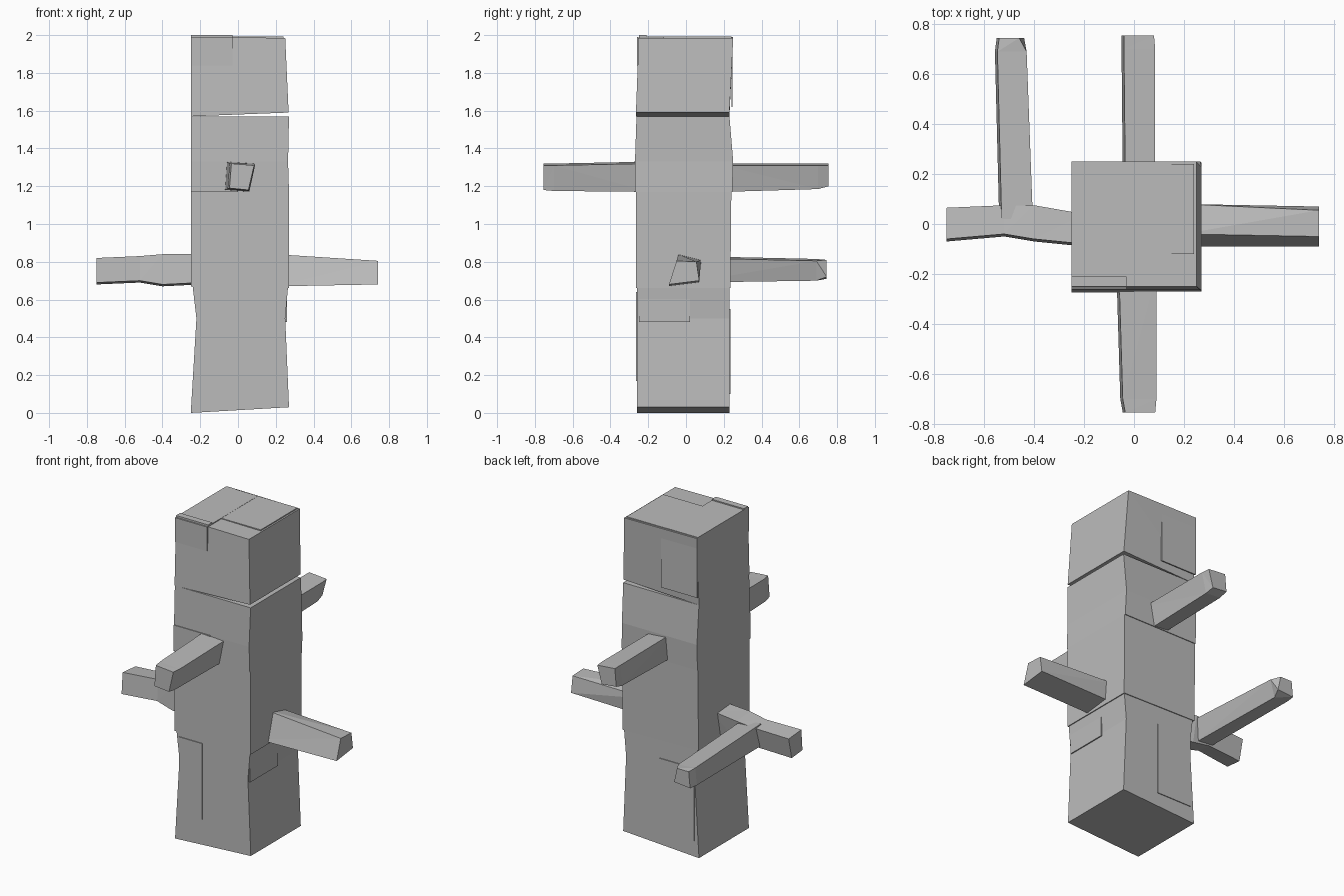
import bpy
import bmesh

cube = bpy.data.objects.get("Cube")
if cube:
    bpy.data.objects.remove(cube, do_unlink=True)

grey = bpy.data.materials.new("weathered_grey")
grey.use_nodes = True
grey.diffuse_color = (0.5, 0.5, 0.5, 1)
grey.node_tree.nodes["Principled BSDF"].inputs["Base Color"].default_value = (0.5, 0.5, 0.5, 1)


def loft(name, rings):
    """Join matching rings of points into a closed, flat-shaded solid."""
    bm = bmesh.new()
    loops = [[bm.verts.new(p) for p in ring] for ring in rings]
    n = len(loops[0])
    for a, b in zip(loops, loops[1:]):
        for i in range(n):
            j = (i + 1) % n
            bm.faces.new((a[i], a[j], b[j], b[i]))
    bm.faces.new(loops[0][::-1])
    bm.faces.new(loops[-1])
    bmesh.ops.triangulate(bm, faces=bm.faces[:])
    bmesh.ops.recalc_face_normals(bm, faces=bm.faces[:])
    mesh = bpy.data.meshes.new(name)
    bm.to_mesh(mesh)
    bm.free()
    mesh.materials.append(grey)
    obj = bpy.data.objects.new(name, mesh)
    bpy.context.collection.objects.link(obj)
    return obj


def block(name, levels):
    """Post section; each level is x0, x1, y0, y1, height at x0, height at x1."""
    loft(name, [[(x0, y0, za), (x1, y0, zb), (x1, y1, zb), (x0, y1, za)]
                for x0, x1, y0, y1, za, zb in levels])


# Stacked, slightly uneven sections of the post
block("post_base", [(-.25, .27, -.26, .23, 0, .03),
                    (-.22, .25, -.26, .23, .5, .5),
                    (-.24, .265, -.26, .23, .67, .67)])
block("post_lower_middle", [(-.25, .27, -.265, .235, .67, .66),
                            (-.25, .27, -.265, .24, 1.17, 1.17)])
block("post_upper_middle", [(-.25, .27, -.27, .245, 1.17, 1.17),
                            (-.25, .265, -.27, .25, 1.33, 1.33),
                            (-.25, .27, -.262, .23, 1.57, 1.57)])
block("post_top", [(-.25, .268, -.265, .23, 1.57, 1.59),
                   (-.25, .25, -.25, .25, 1.99, 1.985)])


def plate(name, low, high):
    """Thin slab that stands just proud of the post."""
    (x0, y0, z0), (x1, y1, z1) = low, high
    loft(name, [[(x0, y0, z), (x1, y0, z), (x1, y1, z), (x0, y1, z)] for z in (z0, z1)])


# Thin plank overlaps on the faces and the top
plate("front_cap_plank", (-.25, -.26, 1.84), (-.03, -.252, 1.99))
plate("front_knot_plank", (-.25, -.275, 1.17), (0, -.268, 1.33))
plate("front_base_plank", (-.22, -.265, .17), (-.06, -.258, .64))
plate("left_base_plank", (.252, -.25, .48), (.259, .02, .66))
plate("back_base_plank", (-.22, .228, .1), (.02, .235, .55))
plate("back_top_plank", (-.25, .24, 1.62), (0, .247, 1.95))
plate("top_back_plank", (-.03, -.12, 1.983), (.24, .24, 1.992))
plate("top_front_plank", (-.25, -.25, 1.985), (-.03, -.21, 2.0))
plate("top_right_plank", (-.25, -.21, 1.987), (-.03, .24, 1.993))


def peg(name, axis, stations):
    """Tapered rod; stations hold distance along the axis and (side, height) corners."""
    place = {"x": lambda t, u, z: (t, u, z), "y": lambda t, u, z: (u, t, z)}[axis]
    loft(name, [[place(t, u, z) for u, z in section] for t, section in stations])


def quad(u0, u1, z0, z1, cut=.03):
    """Skewed four-sided section with a leaning side and sloping top."""
    return [(u0, z0 + cut / 3), (u1 - cut, z0), (u1, z1 - cut / 3), (u0 + cut / 3, z1)]


# Pegs driven into the post
peg("left_peg", "x", [
    (.2, [(-.09, .67), (.07, .69), (.08, .81), (-.04, .84)]),
    (.74, [(-.09, .68), (.07, .7), (.055, .8), (-.05, .805)])])
peg("front_peg", "y", [
    (-.2, quad(-.07, .09, 1.17, 1.33)),
    (-.7, quad(-.055, .09, 1.175, 1.32)),
    (-.755, quad(-.045, .085, 1.18, 1.32))])
peg("back_peg", "y", [
    (.2, quad(-.045, .085, 1.17, 1.32)),
    (.7, quad(-.05, .085, 1.185, 1.32)),
    (.755, quad(-.05, .08, 1.2, 1.32))])
peg("right_peg", "x", [
    (-.2, quad(-.09, .04, .68, .84)),
    (-.4, quad(-.07, .075, .67, .84)),
    (-.52, quad(-.05, .075, .69, .83)),
    (-.75, quad(-.07, .065, .68, .82))])

# Branch turning back from the right peg
peg("right_branch", "y", [
    (.02, quad(-.54, -.405, .69, .83)),
    (.69, quad(-.557, -.43, .7, .815)),
    (.745, [(-.55, .71), (-.44, .72), (-.46, .81), (-.54, .81)])])
